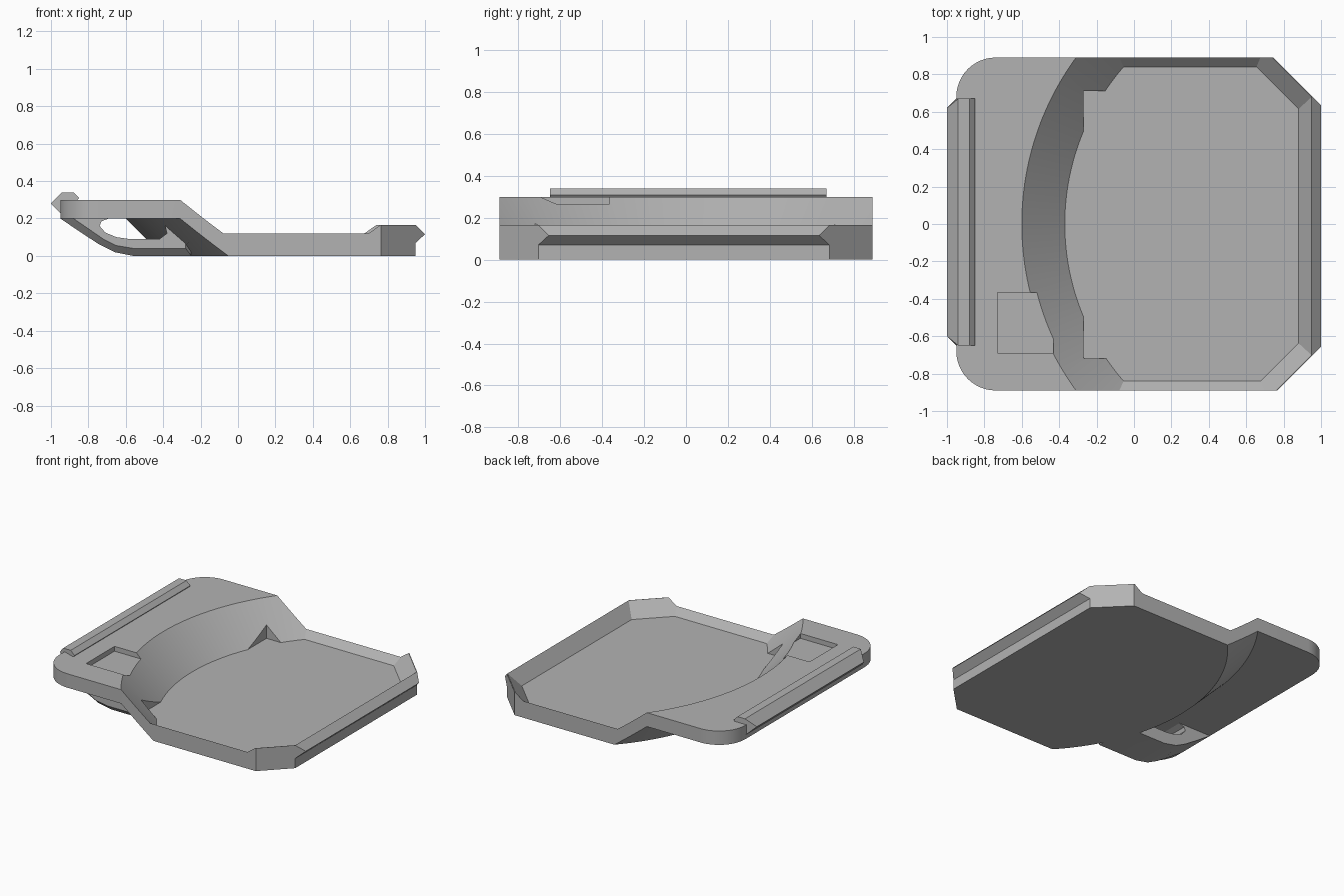
import bpy, bmesh, math

cube = bpy.data.objects.get("Cube")
if cube:
    bpy.data.objects.remove(cube, do_unlink=True)

grey = bpy.data.materials.new("plain_grey")
grey.use_nodes = True
grey.diffuse_color = (0.45, 0.45, 0.45, 1)
grey.node_tree.nodes["Principled BSDF"].inputs["Base Color"].default_value = (0.45, 0.45, 0.45, 1)


def loft(name, rings):
    """Skin matching rings of points and cap both ends."""
    bm = bmesh.new()
    loops = [[bm.verts.new(p) for p in ring] for ring in rings]
    n = len(loops[0])
    for a, b in zip(loops, loops[1:]):
        for i in range(n):
            j = (i + 1) % n
            bm.faces.new((a[i], a[j], b[j], b[i]))
    bm.faces.new(loops[0][::-1])
    bm.faces.new(loops[-1])
    bmesh.ops.recalc_face_normals(bm, faces=bm.faces)
    mesh = bpy.data.meshes.new(name)
    bm.to_mesh(mesh)
    bm.free()
    mesh.materials.append(grey)
    ob = bpy.data.objects.new(name, mesh)
    bpy.context.collection.objects.link(ob)
    return ob


def slab(name, outline, z0, z1):
    return loft(name, [[(x, y, z) for x, y in outline] for z in (z0, z1)])


def bar(name, profile, y0, y1):
    return loft(name, [[(x, y, z) for x, z in profile] for y in (y0, y1)])


def box(name, x0, x1, y0, y1, z0, z1):
    return slab(name, [(x0, y0), (x1, y0), (x1, y1), (x0, y1)], z0, z1)


def cone(name, r0, z0, z1):
    """45 degree cone widening upwards around the tray's arc centre."""
    n = 256
    return loft(name, [[(0.91 + r * math.cos(math.tau * i / n),
                         r * math.sin(math.tau * i / n), z) for i in range(n)]
                       for r, z in ((r0, z0), (r0 + z1 - z0, z1))])


def combine(target, tool, operation):
    mod = target.modifiers.new("combine", 'BOOLEAN')
    mod.operation, mod.solver, mod.object = operation, 'EXACT', tool
    bpy.context.view_layer.objects.active = target
    bpy.ops.object.modifier_apply(modifier=mod.name)
    bpy.data.objects.remove(tool, do_unlink=True)


# Main block: rounded on the raised end, chamfered on the tray end
def corner(sy, a0):
    return [(-0.74 + 0.21 * math.cos(math.radians(a0 + 7.5 * i)),
             sy * 0.68 + 0.21 * math.sin(math.radians(a0 + 7.5 * i))) for i in range(13)]


outline = [(0.765, -0.89), (1, -0.655), (1, 0.635), (0.745, 0.89)] + corner(1, 90) + corner(-1, 180)
body = slab("tray_body", outline, 0, 0.3)

# Hollow below the raised plate
under = box("under_cutter", -1.2, 0, -1, 1, -0.1, 0.2)
combine(under, cone("under_cone", 1.21, -0.1, 0.3), 'DIFFERENCE')
combine(body, under, 'DIFFERENCE')

# Clip loop under the plate, with a chamfered front
loop = [(-0.95, 0.22), (-0.95, 0.2), (-0.84, 0.125), (-0.74, 0.06), (-0.66, 0.02), (-0.56, 0),
        (-0.25, 0), (-0.25, 0.05), (-0.4, 0.22)]
front = [(-0.88, 0.22), (-0.88, 0.2), (-0.8, 0.145), (-0.72, 0.09), (-0.65, 0.055), (-0.56, 0.04),
         (-0.28, 0.04), (-0.28, 0.07), (-0.4, 0.22)]
clip = loft("clip_loop", [[(x, y, z) for x, z in prof]
                          for prof, y in ((front, -0.69), (loop, -0.65), (loop, -0.36))])
hole = [(-0.69, 0.2), (-0.73, 0.185), (-0.74, 0.16), (-0.71, 0.125), (-0.65, 0.1), (-0.58, 0.09),
        (-0.42, 0.09), (-0.38, 0.12), (-0.4, 0.2)]
combine(clip, bar("clip_hole", hole, -1, 0), 'DIFFERENCE')
combine(body, clip, 'UNION')


# Tray hollow: sloping walls met by the curved ramp
def tray_ring(h):
    ye, xe = 0.84 + h, 0.88 + 0.737 * h
    cb, cf = 1.495 + h * math.sqrt(2), 1.5175 + h * math.sqrt(2)
    return [(x, y, 0.07 + h) for x, y in
            ((-0.9, -ye), (cf - ye, -ye), (xe, xe - cf), (xe, cb - xe), (cb - ye, ye), (-0.9, ye))]


hollow = loft("tray_cutter", [tray_ring(0), tray_ring(0.3)])
combine(hollow, cone("ramp_cone", 1.28, 0.07, 0.37), 'INTERSECT')
combine(body, hollow, 'DIFFERENCE')

# Notches at the foot of the ramp, and the pocket in the raised plate
for y0, y1 in ((0.45, 0.71), (-0.72, -0.45)):
    combine(body, box("notch_cutter", -0.27, 0, y0, y1, 0.07, 0.4), 'DIFFERENCE')
combine(body, box("pocket_cutter", -0.73, -0.43, -0.69, -0.365, 0.265, 0.4), 'DIFFERENCE')

# Pointed lip on the tray end
above = [(0.5, 0.165), (0.95, 0.165), (1.05, 0.067), (1.05, 0.4), (0.5, 0.4)]
below = [(0.95, -0.1), (0.95, 0.07), (1.05, 0.162), (1.05, -0.1)]
for profile in (above, below):
    combine(body, bar("lip_cutter", profile, -1, 1), 'DIFFERENCE')

# Hooked rail on the raised end, outer point clipped at both ends
rail = [(-1, 0.28), (-0.94, 0.34), (-0.88, 0.34), (-0.85, 0.31), (-0.865, 0.29), (-0.94, 0.22), (-0.95, 0.23)]
rail_ob = loft("edge_rail", [[(x, y + s * max(0, -0.95 - x), z) for x, z in rail]
                             for y, s in ((-0.65, 1), (0.67, -1))])

for ob in (body, rail_ob):
    bpy.ops.object.select_all(action='DESELECT')
    ob.select_set(True)
    bpy.context.view_layer.objects.active = ob
    bpy.ops.object.shade_smooth_by_angle(angle=math.radians(20))
